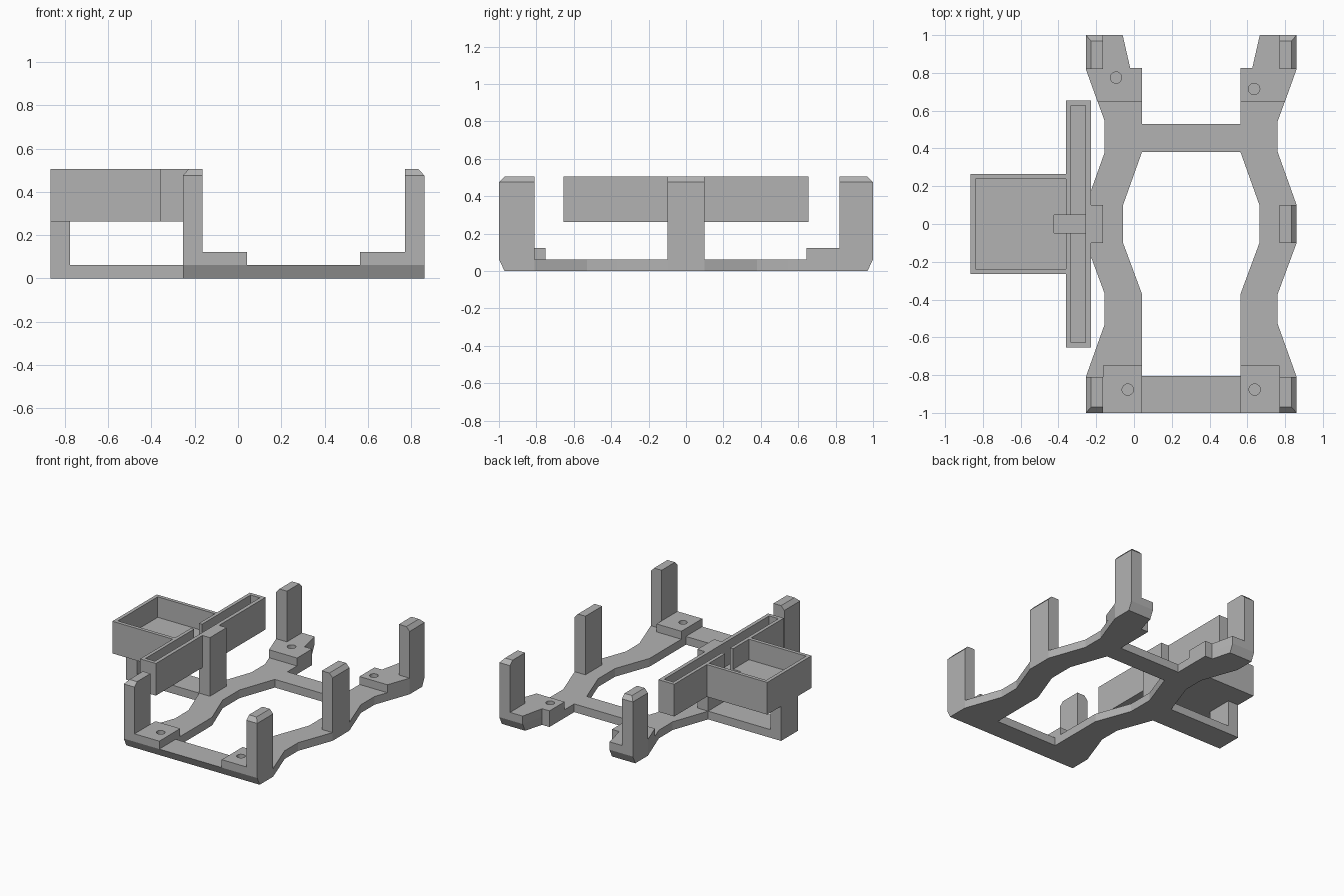
import bpy, bmesh

cube = bpy.data.objects.get("Cube")
if cube:
    bpy.data.objects.remove(cube, do_unlink=True)

grey = bpy.data.materials.new("plain_grey")
grey.use_nodes = True
COLOUR = (0.45, 0.45, 0.45, 1)
grey.diffuse_color = COLOUR
grey.node_tree.nodes["Principled BSDF"].inputs["Base Color"].default_value = COLOUR

AXIS = 0.303            # symmetry line of the chassis in x
PLATE, PAD, TOP = 0.062, 0.122, 0.505


def add_object(name, bm):
    bmesh.ops.recalc_face_normals(bm, faces=bm.faces)
    mesh = bpy.data.meshes.new(name)
    bm.to_mesh(mesh)
    bm.free()
    mesh.materials.append(grey)
    obj = bpy.data.objects.new(name, mesh)
    bpy.context.collection.objects.link(obj)
    return obj


def loft(name, levels):
    """Solid through matching outlines, given as (height, outline) pairs."""
    bm = bmesh.new()
    rings = [[bm.verts.new((x, y, z)) for x, y in pts] for z, pts in levels]
    bm.faces.new(rings[0])
    bm.faces.new(rings[-1])
    for low, high in zip(rings, rings[1:]):
        for i in range(len(low)):
            j = (i + 1) % len(low)
            bm.faces.new((low[i], low[j], high[j], high[i]))
    return add_object(name, bm)


def rect(x0, x1, y0, y1):
    return [(x0, y0), (x1, y0), (x1, y1), (x0, y1)]


def box(name, x0, x1, y0, y1, z0, z1):
    return loft(name, [(z0, rect(x0, x1, y0, y1)), (z1, rect(x0, x1, y0, y1))])


def tuck(pts):
    """Pull the end edges inwards for the bevelled underside."""
    return [(x, y * 0.97 if abs(y) > 0.99 else y) for x, y in pts]


def cut(obj, cutter):
    mod = obj.modifiers.new("cut", 'BOOLEAN')
    mod.operation = 'DIFFERENCE'
    mod.solver = 'EXACT'
    mod.object = cutter
    cutter.hide_render = True
    cutter.hide_set(True)
    cutter.display_type = 'WIRE'


def drill(obj, x, y):
    bm = bmesh.new()
    bmesh.ops.create_cone(bm, cap_ends=True, segments=24, radius1=0.03,
                          radius2=0.03, depth=0.1)
    bmesh.ops.translate(bm, verts=bm.verts, vec=(x, y, PAD))
    cut(obj, add_object("hole_cutter", bm))


# Wavy side rail and the raised back pad that follows its outline
rail = [(-0.255, -1), (0.042, -1), (0.042, -0.37), (-0.058, -0.1),
        (-0.058, 0.1), (0.042, 0.38), (0.042, 0.825), (-0.02, 0.825),
        (-0.06, 1), (-0.255, 1), (-0.255, 0.82), (-0.155, 0.545),
        (-0.155, 0.38), (-0.255, 0.1), (-0.255, -0.1), (-0.155, -0.37),
        (-0.155, -0.53), (-0.255, -0.81)]
back_pad = [(-0.192, 0.645), (0.042, 0.645)] + rail[6:11]

for side, s in (("right", 1), ("left", -1)):
    def flip(pts):
        return [(AXIS + s * (x - AXIS), y) for x, y in pts]

    loft(side + "_rail", [(0, flip(tuck(rail))), (PLATE, flip(rail))])

    # Screw pads with blind holes
    pad = loft(side + "_back_pad", [(PLATE, flip(back_pad)), (PAD, flip(back_pad))])
    drill(pad, *((-0.095, 0.775) if s > 0 else (0.636, 0.715)))
    outline = flip(rect(-0.165, 0.042, -1, -0.75))
    pad = loft(side + "_front_pad", [(PLATE, outline), (PAD, outline)])
    drill(pad, *flip([(-0.033, -0.877)])[0])

    # Upright posts, bevelled on their outer top edges
    for place, y0, y1, b0, b1 in (("front", -1, -0.81, 0.03, 0),
                                  ("middle", -0.1, 0.1, 0, 0),
                                  ("back", 0.82, 1, 0, 0.03)):
        base = flip(rect(-0.255, -0.165, y0, y1))
        tip = flip(rect(-0.228, -0.165, y0 + b0, y1 - b1))
        loft(f"{side}_{place}_post",
             [(PLATE, base), (TOP - 0.03, base), (TOP, tip)])

# Cross bars between the rails
X0, X1 = 0.042, 2 * AXIS - 0.042
front = rect(X0, X1, -1, -0.805)
loft("front_cross_bar", [(0, tuck(front)), (PLATE, front)])
box("back_cross_bar", X0, X1, 0.38, 0.53, 0, PLATE)

# Side bracket holding up the tray
box("bracket_arm", -0.865, -0.255, -0.1, 0.1, 0, PLATE)
box("bracket_post", -0.865, -0.775, -0.1, 0.1, PLATE, 0.262)

# Open tray with a long slot beside it, joined by a cable notch
tray_outline = [(-0.865, -0.265), (-0.36, -0.265), (-0.36, -0.655),
                (-0.228, -0.655), (-0.228, 0.655), (-0.36, 0.655),
                (-0.36, 0.265), (-0.865, 0.265)]
tray = loft("tray", [(0.262, tray_outline), (TOP, tray_outline)])
cut(tray, box("tray_cutter", -0.838, -0.36, -0.238, 0.238, 0.35, 0.7))
cut(tray, box("slot_cutter", -0.334, -0.256, -0.627, 0.627, 0.32, 0.7))
cut(tray, box("notch_cutter", -0.424, -0.2561, -0.048, 0.048, 0.29, 0.7))
